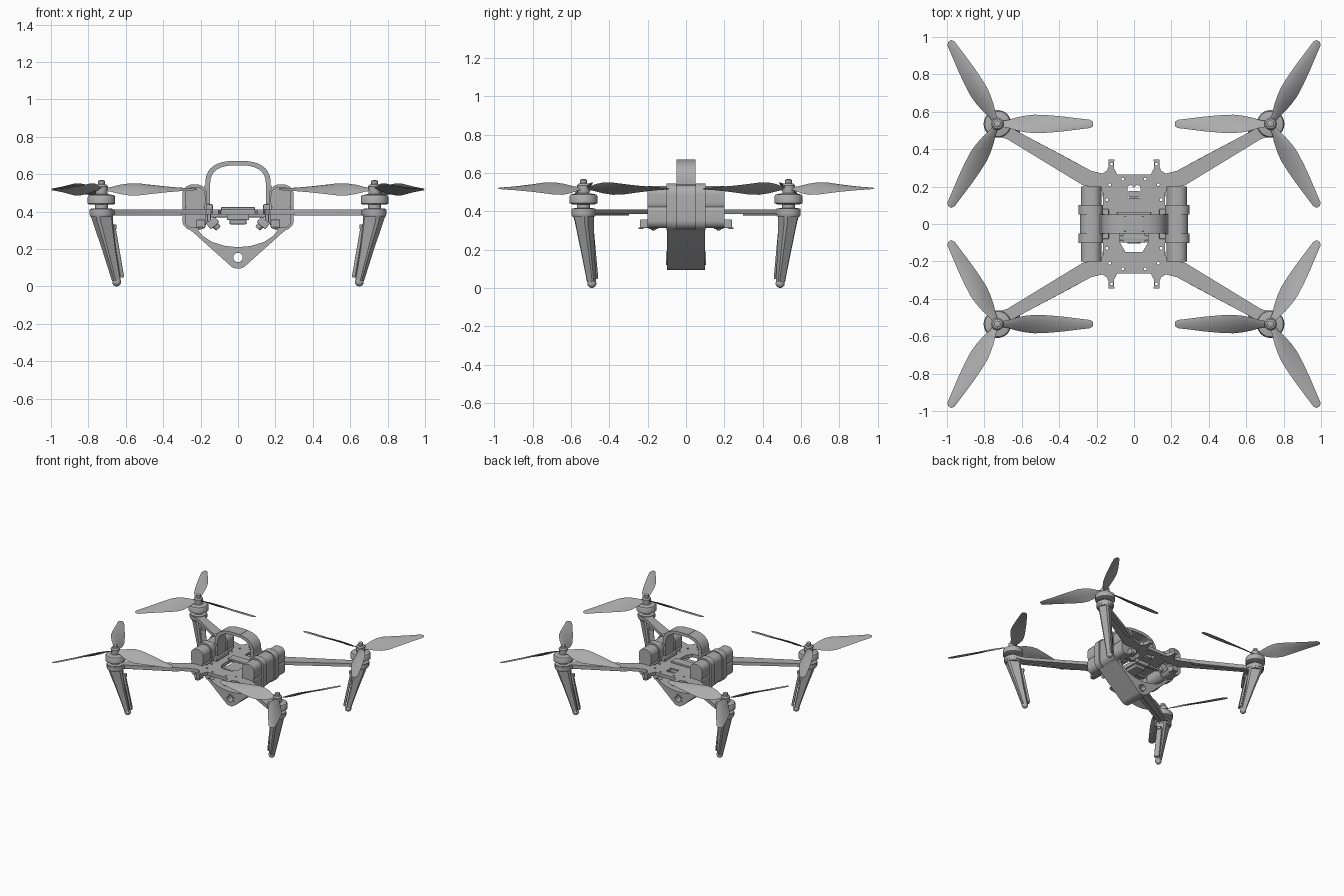
import bpy, bmesh
from math import radians, cos, sin, pi
from mathutils import Matrix, Vector

if "Cube" in bpy.data.objects:
    bpy.data.objects.remove(bpy.data.objects["Cube"])

grey = bpy.data.materials.new("mid grey")
grey.use_nodes = True
grey.diffuse_color = (0.42, 0.42, 0.42, 1)
grey.node_tree.nodes["Principled BSDF"].inputs["Base Color"].default_value = (0.42, 0.42, 0.42, 1)

MOTOR = Matrix.Translation((0.73, 0.535, 0)) @ Matrix.Rotation(radians(28), 4, "Z")
UPRIGHT = Matrix.Rotation(radians(90), 4, "X")


def finish(name, bm, mirror="", bevel=0.0):
    """Turn a bmesh into a named object, mirrored over the given axes."""
    bmesh.ops.remove_doubles(bm, verts=bm.verts, dist=0.0001)
    bmesh.ops.recalc_face_normals(bm, faces=bm.faces)
    mesh = bpy.data.meshes.new(name)
    bm.to_mesh(mesh)
    bm.free()
    mesh.materials.clear()
    mesh.materials.append(grey)
    obj = bpy.data.objects.new(name, mesh)
    bpy.context.collection.objects.link(obj)
    if bevel:
        mod = obj.modifiers.new("bevel", "BEVEL")
        mod.width, mod.segments = bevel, 3
    if mirror:
        mod = obj.modifiers.new("mirror", "MIRROR")
        mod.use_axis = ("x" in mirror, "y" in mirror, False)
        mod.use_mirror_merge = False
    bpy.ops.object.select_all(action="DESELECT")
    bpy.context.view_layer.objects.active = obj
    obj.select_set(True)
    bpy.ops.object.shade_smooth_by_angle(angle=radians(35))
    return obj


def plate(name, loops, thick, matrix, mirror=""):
    """Extrude a flat outline; the loops after the first are holes."""
    curve = bpy.data.curves.new(name, "CURVE")
    curve.dimensions, curve.fill_mode, curve.extrude = "2D", "BOTH", thick / 2
    for loop in loops:
        spline = curve.splines.new("POLY")
        spline.points.add(len(loop) - 1)
        for point, (x, y) in zip(spline.points, loop):
            point.co = (x, y, 0, 1)
        spline.use_cyclic_u = True
    temp = bpy.data.objects.new("outline", curve)
    bpy.context.collection.objects.link(temp)
    graph = bpy.context.evaluated_depsgraph_get()
    mesh = bpy.data.meshes.new_from_object(temp.evaluated_get(graph))
    bm = bmesh.new()
    bm.from_mesh(mesh)
    bm.transform(matrix)
    bpy.data.objects.remove(temp)
    bpy.data.meshes.remove(mesh)
    return finish(name, bm, mirror)


def box(name, centre, size, mirror="", bevel=0.005, turn=Matrix(), base=Matrix()):
    bm = bmesh.new()
    bmesh.ops.create_cube(bm, size=1, matrix=base @ Matrix.Translation(centre) @ turn @ Matrix.Diagonal((*size, 1)))
    return finish(name, bm, mirror, bevel)


def turned(name, profile, matrix, mirror="", sides=32):
    """Lathe (radius, height) pairs around z."""
    rings = [[Vector((r * cos(2 * pi * i / sides), r * sin(2 * pi * i / sides), z))
              for i in range(sides)] for r, z in profile]
    return loft(name, [rings], [matrix], mirror)


def loft(name, ring_sets, matrices, mirror=""):
    """Skin rings of points, with both ends capped."""
    bm = bmesh.new()
    for rings, matrix in zip(ring_sets, matrices):
        verts = [[bm.verts.new(matrix @ p) for p in ring] for ring in rings]
        for a, b in zip(verts, verts[1:]):
            for i in range(len(a)):
                j = (i + 1) % len(a)
                bm.faces.new((a[i], a[j], b[j], b[i]))
        bm.faces.new(verts[0])
        bm.faces.new(verts[-1])
    return finish(name, bm, mirror)


def circle(x, y, r, n=16, start=0, end=360):
    step = (end - start) / (n if end - start == 360 else n - 1)
    return [(x + r * cos(radians(start + step * i)), y + r * sin(radians(start + step * i))) for i in range(n)]


def rounded(x0, x1, z0, z1, r):
    return (circle(x1 - r, z1 - r, r, 8, 0, 90) + circle(x0 + r, z1 - r, r, 8, 90, 180)
            + circle(x0 + r, z0 + r, r, 8, 180, 270) + circle(x1 - r, z0 + r, r, 8, 270, 359.9))


# Flat frame: centre plate, corner horns and four arms in one outline
quarter = [(0.165, 0.0), (0.165, 0.17), (0.20, 0.195), (0.27, 0.205), (0.68, 0.455),
           *circle(0.73, 0.535, 0.065, 12, -80, 170), (0.66, 0.515), (0.23, 0.285), (0.17, 0.27),
           (0.145, 0.285), (0.135, 0.31), (0.135, 0.345), (0.105, 0.345), (0.108, 0.30), (0.09, 0.265)]
half = quarter + [(-x, y) for x, y in quarter[::-1]]
outline = half + [(-x, -y) for x, y in half[1:-1]]
holes = [[(-0.035, 0.14), (0.035, 0.14), (0.035, 0.2), (0.015, 0.21), (0, 0.195), (-0.015, 0.21), (-0.035, 0.2)],
         [(-0.075, -0.1), (-0.045, -0.15), (0.045, -0.15), (0.075, -0.1), (0.075, 0.06), (-0.075, 0.06)]]
for sx in (-1, 1):
    for sy in (-1, 1):
        holes += [circle(sx * x, sy * y, 0.008, 8) for x, y in ((0.12, 0.32), (0.06, 0.24), (0.13, 0.21), (0.145, 0.13))]
plate("frame_plate", [outline] + holes, 0.026, Matrix.Translation((0, 0, 0.398)))

# Thin ribs that stiffen the arms from below
box("arm_rib", (-0.27, 0, 0.385), (0.42, 0.03, 0.012), "xy", 0.003, base=MOTOR)

# Motors, hubs and their mounts
turned("motor_mount", [(0.058, 0.372), (0.062, 0.38), (0.062, 0.415), (0.035, 0.418), (0.035, 0.44)], MOTOR, "xy")
turned("motor_bell", [(0.06, 0.437), (0.074, 0.443), (0.074, 0.478), (0.068, 0.488), (0.03, 0.495)], MOTOR, "xy")
turned("propeller_hub", [(0.032, 0.49), (0.034, 0.535), (0.026, 0.545), (0.018, 0.547), (0.018, 0.564), (0.01, 0.568)],
       MOTOR, "xy", 16)

# Three twisted blades on each motor
blade = []
for r, chord, pitch in ((0.015, 0.035, 25), (0.05, 0.045, 32), (0.10, 0.085, 36), (0.15, 0.11, 36), (0.20, 0.118, 33),
                        (0.27, 0.105, 27), (0.35, 0.085, 21), (0.43, 0.062, 16), (0.495, 0.045, 12), (0.512, 0.022, 12)):
    ring = []
    for k, t in ((-0.5, 0), (-0.25, 0.05), (0.1, 0.075), (0.35, 0.05), (0.5, 0), (0.35, -0.03), (0, -0.03), (-0.3, -0.01)):
        c, h, p = k * chord, t * chord, radians(pitch)
        ring.append(Vector((r, c * cos(p) - h * sin(p), 0.519 + c * sin(p) + h * cos(p))))
    blade.append(ring)
hub = Matrix.Translation((0.73, 0.535, 0))
loft("propeller_blades", [blade] * 3, [hub @ Matrix.Rotation(radians(a), 4, "Z") for a in (60, 180, 300)], "xy")

# Tapered legs leaning inwards, with antenna strips and ball feet
leg = [[Vector((u + a * x, b * y, z)) for x, y in
        ((-1, -0.7), (-0.7, -1), (0.7, -1), (1, -0.7), (1, 0.7), (0.7, 1), (-0.7, 1), (-1, 0.7))]
       for z, u, a, b in ((0.388, 0, 0.052, 0.045), (0.34, -0.01, 0.047, 0.038), (0.2, -0.045, 0.031, 0.03),
                          (0.03, -0.09, 0.019, 0.02))]
loft("leg", [leg], [MOTOR], "xy")
foot = MOTOR @ Matrix.Translation((-0.092, 0, 0.024))
turned("foot", [(0.024 * cos(radians(a)), 0.024 * sin(radians(a))) for a in range(-84, 85, 24)], foot, "xy", 16)
box("leg_strip", (-0.093, 0, 0.185), (0.018, 0.042, 0.28), "xy", 0.005, Matrix.Rotation(radians(11), 4, "Y"), MOTOR)
box("leg_clip", (-0.068, 0, 0.32), (0.035, 0.03, 0.025), "xy", 0.004, base=MOTOR)

# Battery packs on both sides: a rounded upper and lower cell
plate("battery_upper", [rounded(0.175, 0.284, 0.40, 0.533, 0.045)], 0.40, UPRIGHT, "x")
plate("battery_lower", [rounded(0.175, 0.284, 0.312, 0.44, 0.04)], 0.40, UPRIGHT, "x")
box("battery_plug", (0.2, 0.215, 0.335), (0.05, 0.05, 0.045), "xy")
box("plug_lever", (0.2, 0.235, 0.312), (0.03, 0.025, 0.01), "xy", 0.002)

# Straps round the batteries, with a thinner wall between them
strap = [rounded(0.165, 0.298, 0.30, 0.545, 0.055), rounded(0.18, 0.28, 0.315, 0.53, 0.04)]
plate("battery_strap", strap, 0.052, Matrix.Translation((0, 0.076, 0)) @ UPRIGHT, "xy")
plate("strap_web", [rounded(0.168, 0.289, 0.304, 0.538, 0.05)], 0.11, UPRIGHT, "x")


# Carrying handle
def arch(a, b):
    ends = [(a * abs(cos(t)) ** 0.75 * (1 if cos(t) > 0 else -1), 0.54 + b * sin(t) ** 0.75)
            for t in (pi * i / 24 for i in range(1, 24))]
    return [(a, 0.41), (a, 0.54)] + ends + [(-a, 0.54), (-a, 0.41)]


plate("handle", [arch(0.175, 0.132) + arch(0.149, 0.108)[::-1]], 0.10, UPRIGHT)
box("handle_grip", (0, 0, 0.663), (0.11, 0.08, 0.018), bevel=0.004)
box("handle_foot", (0.155, 0, 0.425), (0.04, 0.16, 0.03), "x")
turned("handle_bolt", [(0.012, -0.054), (0.012, 0.054)], Matrix.Translation((0.17, 0, 0.53)) @ UPRIGHT, "x", 12)

# Sling below the body, pierced at its lowest point
side = [(0.235, 0.285), (0.26, 0.305), (0.225, 0.315), (0.19, 0.272), (0.14, 0.238), (0.07, 0.217)]
sling = circle(0, 0.155, 0.06, 12, -130, -50) + side + [(0, 0.21)] + [(-x, z) for x, z in side[::-1]]
plate("sling", [sling, circle(0, 0.155, 0.025, 20)], 0.2, UPRIGHT)
for y in (-0.1, 0.1):
    ring = [circle(0, 0.155, 0.036, 24), circle(0, 0.155, 0.025, 24)]
    plate("sling_eyelet", ring, 0.008, Matrix.Translation((0, y, 0)) @ UPRIGHT)

# Electronics bay under the plate
box("electronics_box", (0, 0, 0.372), (0.12, 0.20, 0.035))
box("electronics_lid", (0, 0, 0.345), (0.09, 0.15, 0.025))
box("top_bracket", (0, 0.03, 0.417), (0.18, 0.07, 0.016), bevel=0.004)
box("rear_module", (0, 0.16, 0.392), (0.06, 0.035, 0.025))
box("cross_rail", (0, 0.075, 0.38), (0.33, 0.025, 0.02), "y", 0.004)

# Angled sensors beside the bay
tilt = Matrix.Rotation(radians(40), 4, "Y")
box("sensor_body", (0.135, 0.17, 0.34), (0.06, 0.05, 0.04), "xy", turn=tilt)
box("sensor_bracket", (0.155, 0.17, 0.37), (0.02, 0.04, 0.05), "xy")
turned("sensor_lens", [(0.018, -0.035), (0.018, 0.0), (0.014, 0.008)],
       Matrix.Translation((0.11, 0.17, 0.315)) @ Matrix.Rotation(radians(220), 4, "Y"), "xy", 16)
